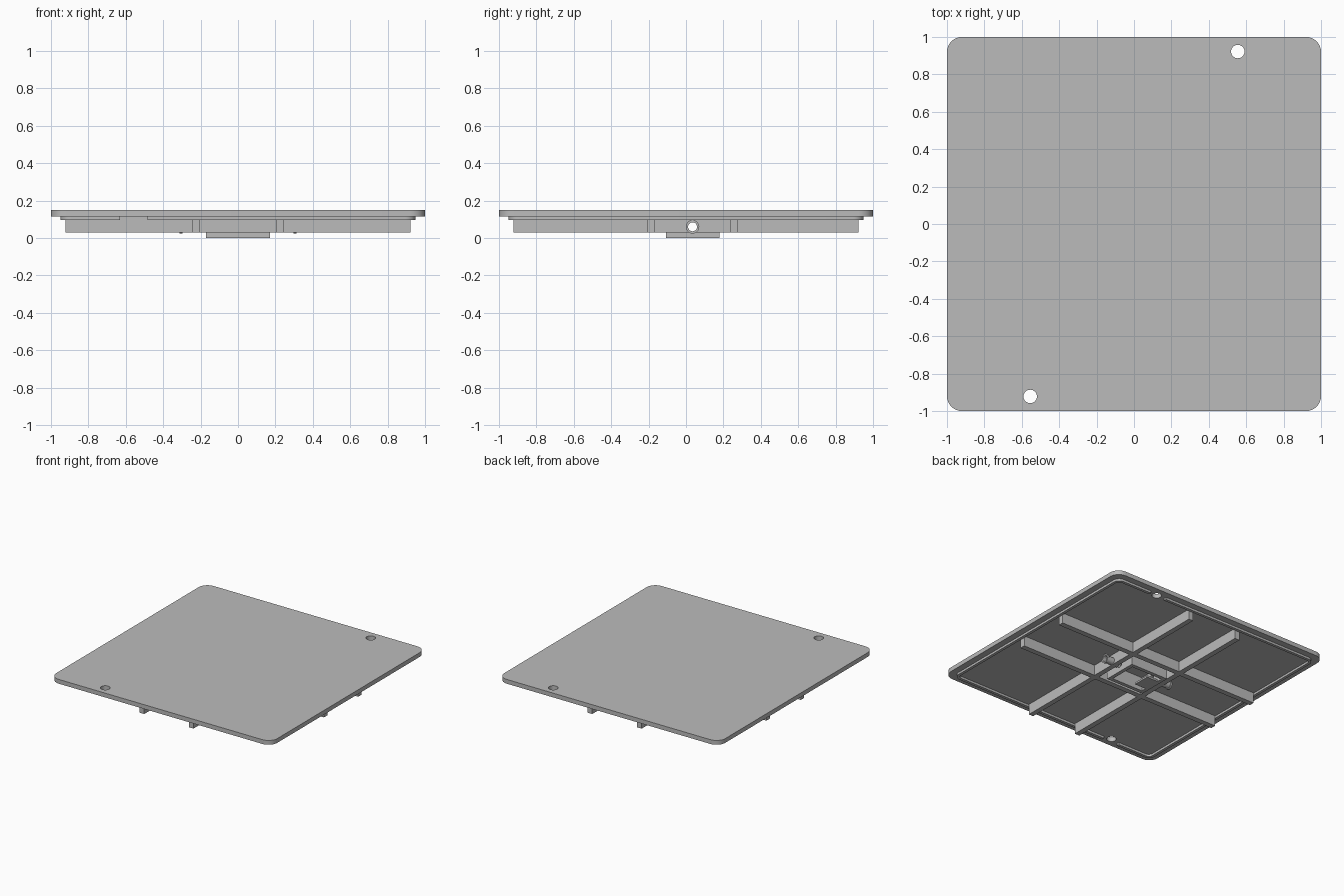
import bpy, bmesh, math

if "Cube" in bpy.data.objects:
    bpy.data.objects.remove(bpy.data.objects["Cube"], do_unlink=True)

grey = bpy.data.materials.new("plain grey")
grey.use_nodes = True
grey.diffuse_color = (0.5, 0.5, 0.5, 1)
grey.node_tree.nodes["Principled BSDF"].inputs["Base Color"].default_value = (0.5, 0.5, 0.5, 1)

TOP, UNDER, RIB_Z = 0.15, 0.115, 0.03
MID_Y, AXIS_Z = 0.035, 0.06


def finish(name, bm):
    bmesh.ops.recalc_face_normals(bm, faces=bm.faces)
    mesh = bpy.data.meshes.new(name)
    bm.to_mesh(mesh)
    bm.free()
    mesh.materials.append(grey)
    obj = bpy.data.objects.new(name, mesh)
    bpy.context.collection.objects.link(obj)
    return obj


def slab(name, x, y, z, radius=0.0):
    """Box given by its ranges, with optional rounded upright corners."""
    bm = bmesh.new()
    bmesh.ops.create_cube(bm, size=1)
    for v in bm.verts:
        v.co = [r[0] + (c + 0.5) * (r[1] - r[0]) for c, r in zip(v.co, (x, y, z))]
    if radius:
        upright = [e for e in bm.edges if abs(e.verts[0].co.z - e.verts[1].co.z) > 1e-4]
        bmesh.ops.bevel(bm, geom=upright, offset=radius, segments=8, profile=0.5, affect='EDGES')
    return finish(name, bm)


def rod(name, centre, radius, depth, along_x=False):
    bm = bmesh.new()
    bmesh.ops.create_cone(bm, cap_ends=True, segments=32, radius1=radius, radius2=radius, depth=depth)
    obj = finish(name, bm)
    obj.location = centre
    if along_x:
        obj.rotation_euler.y = math.pi / 2
    return obj


def activate(obj):
    bpy.ops.object.select_all(action='DESELECT')
    obj.select_set(True)
    bpy.context.view_layer.objects.active = obj


def cut(obj, *cutters):
    """Subtract each cutter from the part, then discard it."""
    activate(obj)
    for cutter in cutters:
        cutter.hide_render = True
        mod = obj.modifiers.new("cut", 'BOOLEAN')
        mod.operation, mod.solver, mod.object = 'DIFFERENCE', 'EXACT', cutter
        bpy.ops.object.modifier_apply(modifier=mod.name)
        bpy.data.objects.remove(cutter, do_unlink=True)


def smooth(obj):
    activate(obj)
    bpy.ops.object.shade_smooth_by_angle(angle=math.radians(30))


# Rounded cover plate with two screw holes
plate = slab("cover_plate", (-1, 1), (-1, 1), (UNDER, TOP), 0.08)
cut(plate, *[rod("hole", (0.555 * s, 0.922 * s, 0.13), 0.036, 0.2) for s in (-1, 1)])
smooth(plate)

# Thin locating lip, interrupted beside the screw holes
lip = slab("locating_lip", (-0.948, 0.948), (-0.948, 0.948), (0.097, UNDER), 0.055)
cut(lip, slab("inside", (-0.925, 0.925), (-0.925, 0.925), (0, 0.2), 0.032),
    *[slab("gap", sorted((0.485 * s, 0.63 * s)), sorted((0.85 * s, s)), (0, 0.2)) for s in (-1, 1)])
smooth(lip)

# Four L-shaped stiffening ribs, one per quarter
ribs_x = {-1: (-0.245, -0.202), 1: (0.202, 0.243)}
ribs_y = {-1: (-0.208, -0.165), 1: (0.235, 0.278)}
for sx, xr in ribs_x.items():
    for sy, yr in ribs_y.items():
        tag = ("left" if sx > 0 else "right") + ("_back" if sy > 0 else "_front")
        far_x, far_y = 0.923 * sx, 0.923 * sy
        inner_x, inner_y = xr[sx < 0], yr[sy < 0]
        slab("side_rib_" + tag, sorted((inner_x, far_x)), yr, (RIB_Z, UNDER))
        slab("long_rib_" + tag, xr, sorted((yr[sy > 0], far_y)), (RIB_Z, UNDER))

# Walls joining the ribs around the centre
bore = lambda: rod("bore", (0, MID_Y, AXIS_Z), 0.024, 1.2, True)
for side, sx in (("left", 1), ("right", -1)):
    wall = slab("centre_wall_" + side, ribs_x[sx], (-0.165, 0.235), (RIB_Z, UNDER))
    cut(wall, bore())
for side, sy in (("back", 1), ("front", -1)):
    slab("centre_wall_" + side, (-0.202, 0.202), ribs_y[sy], (RIB_Z, UNDER))

# Open box in the middle, with a small retaining tab
box = slab("centre_box", (-0.17, 0.17), (-0.107, 0.178), (0, UNDER))
cut(box, slab("inside", (-0.14, 0.14), (-0.077, 0.148), (-0.1, 0.112)), bore())
slab("retaining_tab", (-0.145, -0.04), (-0.035, 0.105), (0, 0.015))

# Hollow spigots with an end flange, one on each side
for side, s in (("left", 1), ("right", -1)):
    for name, x, radius, depth in (("spigot_", 0.245, 0.029, 0.11), ("spigot_flange_", 0.305, 0.036, 0.014)):
        part = rod(name + side, (x * s, MID_Y, AXIS_Z), radius, depth, True)
        cut(part, bore())
        smooth(part)
